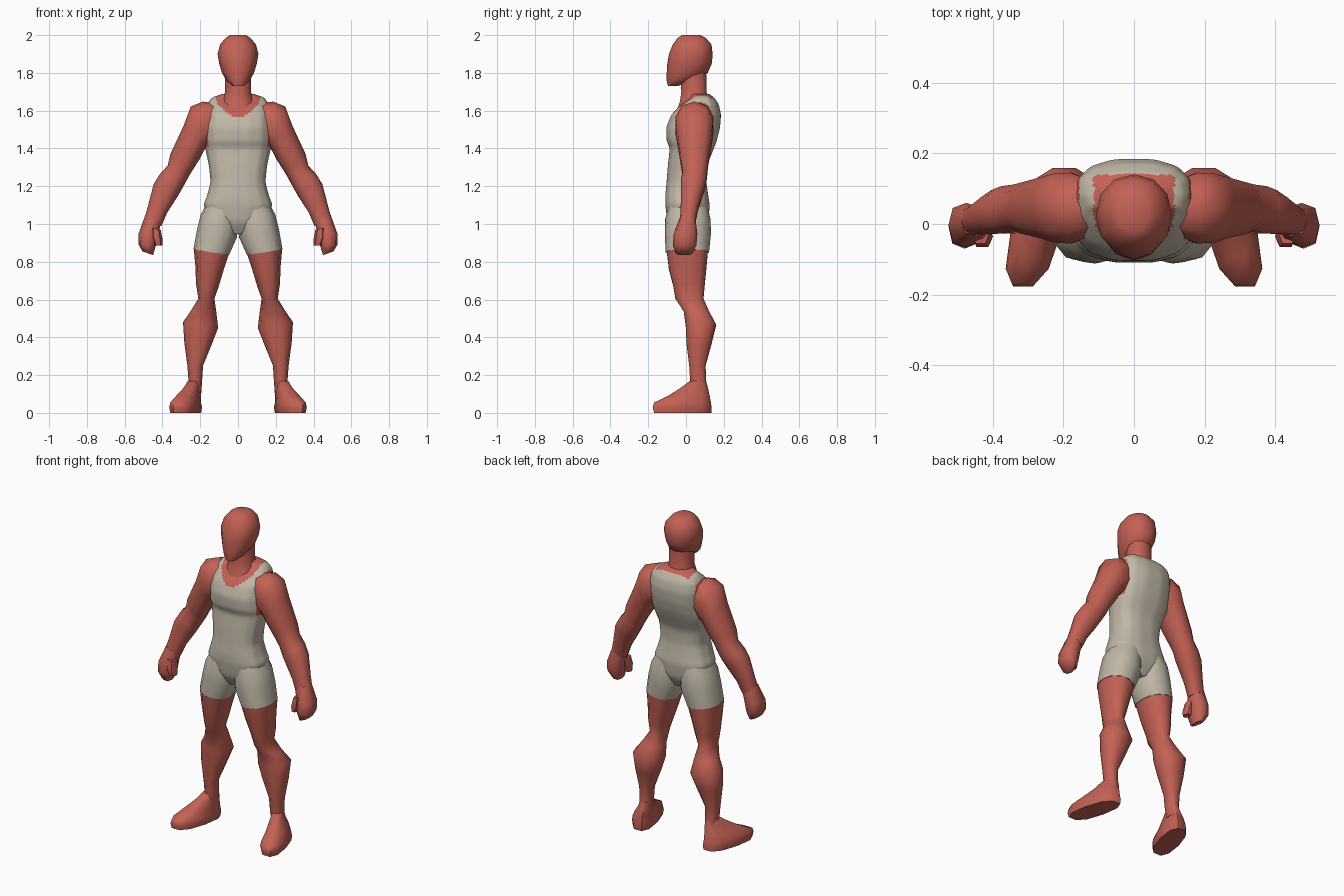
import bpy, bmesh, math


def material(name, rgb):
    m = bpy.data.materials.new(name)
    m.diffuse_color = (*rgb, 1)
    return m


SKIN = material("red_skin", (0.55, 0.12, 0.09))
CLOTH = material("cream_cloth", (0.53, 0.48, 0.39))


def spow(v, p):
    return math.copysign(abs(v) ** (2 / p), v)


def loft(name, rings, sides=10, p=2.3, side=1, shear=0, cuts=0, rule=None):
    """Skin rings given as (x1, z1, x2, z2, y_front, y_back)."""
    bm = bmesh.new()
    loops = []
    for x1, z1, x2, z2, y0, y1 in rings:
        loop = []
        for i in range(sides):
            a = 2 * math.pi * i / sides
            c, s = spow(math.cos(a), p), spow(math.sin(a), p)
            y = (y0 + y1) / 2 + s * (y1 - y0) / 2
            x = (x1 + x2) / 2 + c * (x1 - x2) / 2 + shear * y
            z = (z1 + z2) / 2 + c * (z1 - z2) / 2
            loop.append(bm.verts.new((side * x, y, z)))
        loops.append(loop)
    for a, b in zip(loops, loops[1:]):
        for i in range(sides):
            j = (i + 1) % sides
            bm.faces.new((a[i], a[j], b[j], b[i]))
    bm.faces.new(loops[0])
    bm.faces.new(loops[-1])
    if cuts:
        bmesh.ops.subdivide_edges(bm, edges=bm.edges[:], cuts=cuts, use_grid_fill=True)
        for _ in range(3):
            bmesh.ops.smooth_vert(bm, verts=bm.verts[:], factor=0.5,
                                  use_axis_x=True, use_axis_y=True, use_axis_z=True)
    bmesh.ops.recalc_face_normals(bm, faces=bm.faces[:])
    for f in bm.faces:
        f.smooth = True
        if rule:
            f.material_index = rule(f.calc_center_median())
    me = bpy.data.meshes.new(name)
    bm.to_mesh(me)
    bm.free()
    me.materials.append(SKIN)
    me.materials.append(CLOTH)
    ob = bpy.data.objects.new(name, me)
    bpy.context.collection.objects.link(ob)
    bpy.context.view_layer.objects.active = ob
    ob.select_set(True)
    bpy.ops.object.shade_smooth_by_angle(angle=math.radians(60))
    ob.select_set(False)
    return ob


def level(rows):
    """Symmetric horizontal rings from (z, half_width, y_front, y_back)."""
    return [(w, z, -w, z, y0, y1) for z, w, y0, y1 in rows]


# Vest outline: scooped neck and arm holes are skin, the rest is cloth
def vest(c):
    x = abs(c.x)
    if x < 0.115:
        if c.y < 0.06 and c.z > 1.565 + 0.085 * (x / 0.115) ** 2:
            return 0
        if c.y >= 0.06 and c.z > 1.66 and c.y < 0.14:
            return 0
    if x > 0.155 and c.z > 1.41 and -0.06 < c.y < 0.13:
        return 0
    return 1


# Torso
loft("torso", level([
    (0.94, 0.05, -0.06, 0.08), (1.01, 0.15, -0.10, 0.12), (1.10, 0.185, -0.112, 0.128),
    (1.15, 0.165, -0.112, 0.12), (1.22, 0.146, -0.105, 0.11), (1.31, 0.155, -0.098, 0.112),
    (1.40, 0.175, -0.088, 0.15), (1.44, 0.18, -0.105, 0.165), (1.51, 0.18, -0.108, 0.183),
    (1.58, 0.178, -0.08, 0.188), (1.635, 0.165, -0.025, 0.175), (1.67, 0.14, 0.02, 0.15),
    (1.69, 0.08, 0.02, 0.12)]), sides=14, p=2.6, cuts=4, rule=vest)

# Neck and head
loft("neck", level([
    (1.58, 0.10, -0.06, 0.12), (1.65, 0.085, -0.035, 0.125), (1.70, 0.068, -0.028, 0.112),
    (1.80, 0.07, -0.03, 0.11)]))
loft("head", level([
    (1.73, 0.03, -0.095, -0.045), (1.76, 0.062, -0.103, 0.05), (1.80, 0.085, -0.102, 0.115),
    (1.85, 0.10, -0.099, 0.137), (1.90, 0.108, -0.09, 0.141), (1.95, 0.095, -0.07, 0.135),
    (1.985, 0.066, -0.045, 0.105), (2.0, 0.042, -0.02, 0.075)]), sides=12, p=2.1)

arm = [
    (0.13, 1.64, 0.13, 1.43, -0.04, 0.13), (0.185, 1.648, 0.172, 1.40, -0.06, 0.15),
    (0.25, 1.622, 0.185, 1.38, -0.057, 0.147), (0.288, 1.52, 0.205, 1.34, -0.045, 0.138),
    (0.358, 1.37, 0.25, 1.27, -0.03, 0.12), (0.372, 1.31, 0.275, 1.225, -0.02, 0.115),
    (0.415, 1.262, 0.30, 1.18, -0.03, 0.11), (0.447, 1.21, 0.32, 1.145, -0.03, 0.098),
    (0.478, 1.09, 0.375, 1.06, -0.03, 0.065), (0.495, 1.03, 0.405, 0.99, -0.035, 0.052)]
hand = [
    (0.49, 1.05, 0.405, 1.01, -0.035, 0.05), (0.526, 0.95, 0.425, 0.945, -0.065, 0.06),
    (0.526, 0.89, 0.435, 0.885, -0.07, 0.055), (0.505, 0.855, 0.45, 0.835, -0.055, 0.035)]
thumb = [
    (0.46, 0.98, 0.41, 0.97, -0.06, 0.01), (0.46, 0.93, 0.40, 0.92, -0.07, 0.0),
    (0.44, 0.885, 0.40, 0.885, -0.06, -0.01)]
shorts = [
    (0.15, 1.14, 0.0, 1.08, -0.09, 0.11), (0.197, 1.05, 0.0, 1.0, -0.11, 0.13),
    (0.217, 0.97, 0.005, 0.93, -0.112, 0.132), (0.236, 0.865, 0.048, 0.835, -0.108, 0.122)]
leg = [
    (0.234, 0.866, 0.05, 0.836, -0.106, 0.12), (0.226, 0.78, 0.078, 0.75, -0.095, 0.112),
    (0.222, 0.68, 0.105, 0.66, -0.07, 0.102), (0.21, 0.605, 0.125, 0.605, -0.06, 0.096),
    (0.25, 0.54, 0.115, 0.535, -0.015, 0.125), (0.291, 0.48, 0.105, 0.45, -0.005, 0.162),
    (0.284, 0.37, 0.14, 0.36, 0.0, 0.138), (0.268, 0.25, 0.185, 0.25, 0.015, 0.106),
    (0.262, 0.17, 0.19, 0.17, 0.02, 0.108), (0.26, 0.10, 0.195, 0.10, 0.03, 0.12)]
foot = [
    (0.34, 0.0, 0.205, 0.0, -0.175, 0.14), (0.345, 0.03, 0.20, 0.03, -0.183, 0.142),
    (0.34, 0.055, 0.205, 0.055, -0.175, 0.138), (0.322, 0.09, 0.21, 0.09, -0.10, 0.13),
    (0.295, 0.13, 0.213, 0.13, -0.035, 0.12), (0.278, 0.17, 0.215, 0.17, 0.02, 0.108)]

# Limbs on both sides
for side, tag in ((1, "left"), (-1, "right")):
    loft(tag + "_arm", arm, side=side)
    loft(tag + "_hand", hand, side=side, sides=8, p=2.6)
    loft(tag + "_thumb", thumb, side=side, sides=6)
    loft(tag + "_shorts_leg", shorts, side=side, sides=12, rule=lambda c: 1)
    loft(tag + "_leg", leg, side=side)
    loft(tag + "_foot", foot, side=side, p=2.5, shear=-0.24)
